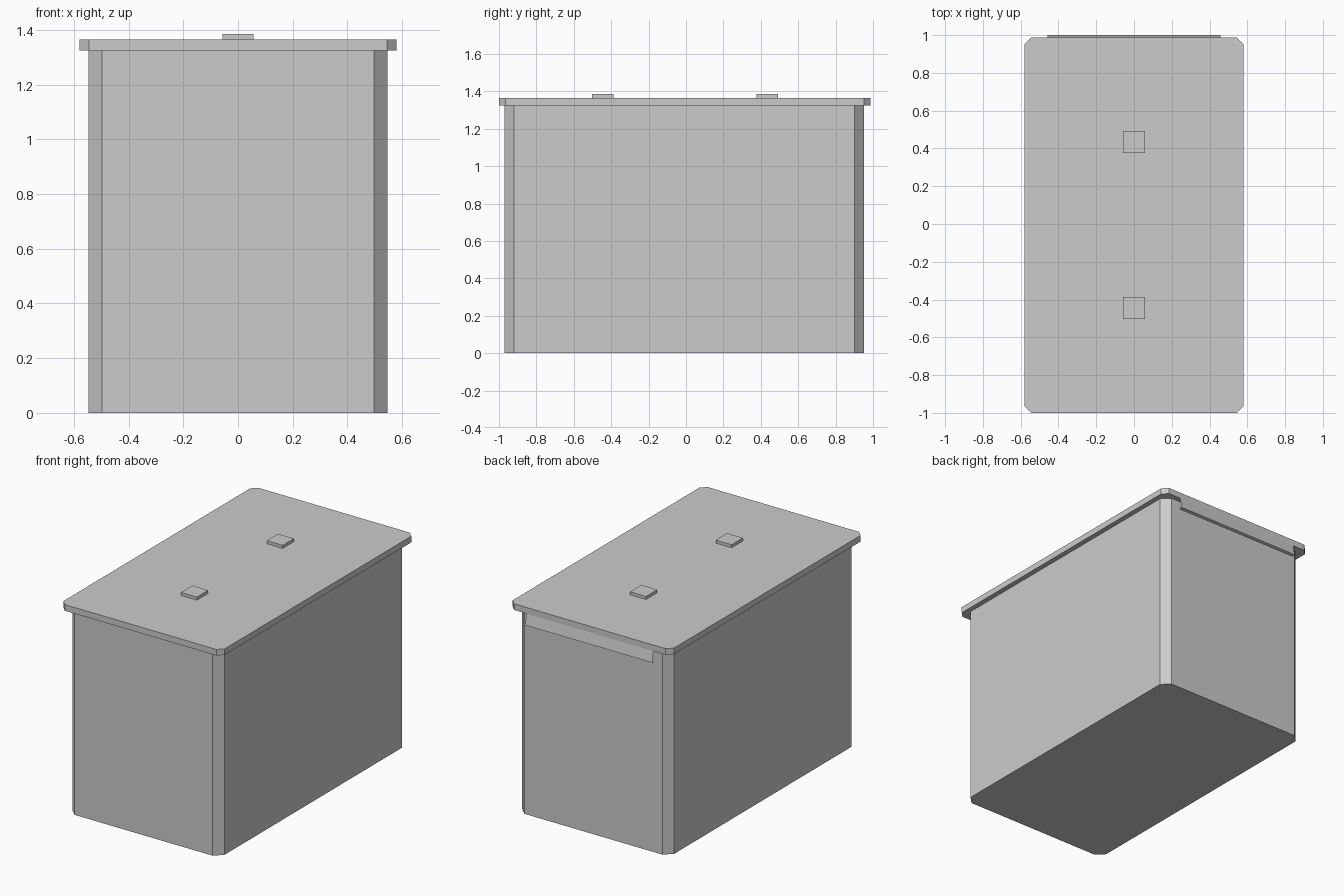
import bpy, bmesh

if "Cube" in bpy.data.objects:
    bpy.data.objects.remove(bpy.data.objects["Cube"])

grey = bpy.data.materials.new("plain grey")
grey.diffuse_color = (0.6, 0.6, 0.6, 1)
grey.use_nodes = True
grey.node_tree.nodes["Principled BSDF"].inputs["Base Color"].default_value = grey.diffuse_color


def add_object(name, bm):
    mesh = bpy.data.meshes.new(name)
    bm.to_mesh(mesh)
    bm.free()
    mesh.materials.append(grey)
    obj = bpy.data.objects.new(name, mesh)
    bpy.context.collection.objects.link(obj)
    return obj


def chamfered_box(name, x, y0, y1, z0, z1, cut=0.0):
    """Box centred on x = 0 whose upright corners are cut by `cut`."""
    if cut:
        outline = [(-x + cut, y0), (x - cut, y0), (x, y0 + cut), (x, y1 - cut),
                   (x - cut, y1), (-x + cut, y1), (-x, y1 - cut), (-x, y0 + cut)]
    else:
        outline = [(-x, y0), (x, y0), (x, y1), (-x, y1)]
    bm = bmesh.new()
    low = [bm.verts.new((px, py, z0)) for px, py in outline]
    high = [bm.verts.new((px, py, z1)) for px, py in outline]
    bm.faces.new(low[::-1])
    bm.faces.new(high)
    n = len(outline)
    for i in range(n):
        j = (i + 1) % n
        bm.faces.new((low[i], low[j], high[j], high[i]))
    return add_object(name, bm)


def folded_sheet(name, x, profile):
    """Thin sheet following a (y, z) profile across the width."""
    bm = bmesh.new()
    rows = [(bm.verts.new((-x, y, z)), bm.verts.new((x, y, z))) for y, z in profile]
    for (a, b), (c, d) in zip(rows, rows[1:]):
        bm.faces.new((a, c, d, b))
    bmesh.ops.reverse_faces(bm, faces=[f for f in bm.faces if f.normal.y < 0])
    return add_object(name, bm)


# Bin body and overhanging lid
chamfered_box("body", 0.547, -0.97, 0.952, 0.0, 1.325, 0.05)
chamfered_box("lid", 0.58, -1.0, 0.987, 1.325, 1.365, 0.035)

# Two small square knobs on the lid
for side, y in (("front", -0.445), ("back", 0.435)):
    chamfered_box(side + "_knob", 0.057, y - 0.058, y + 0.058, 1.365, 1.385)

# Pull flap hanging from the back edge of the lid, with a small return lip
folded_sheet("pull_flap", 0.457, [(0.987, 1.325), (1.0, 1.255), (0.98, 1.25)])
